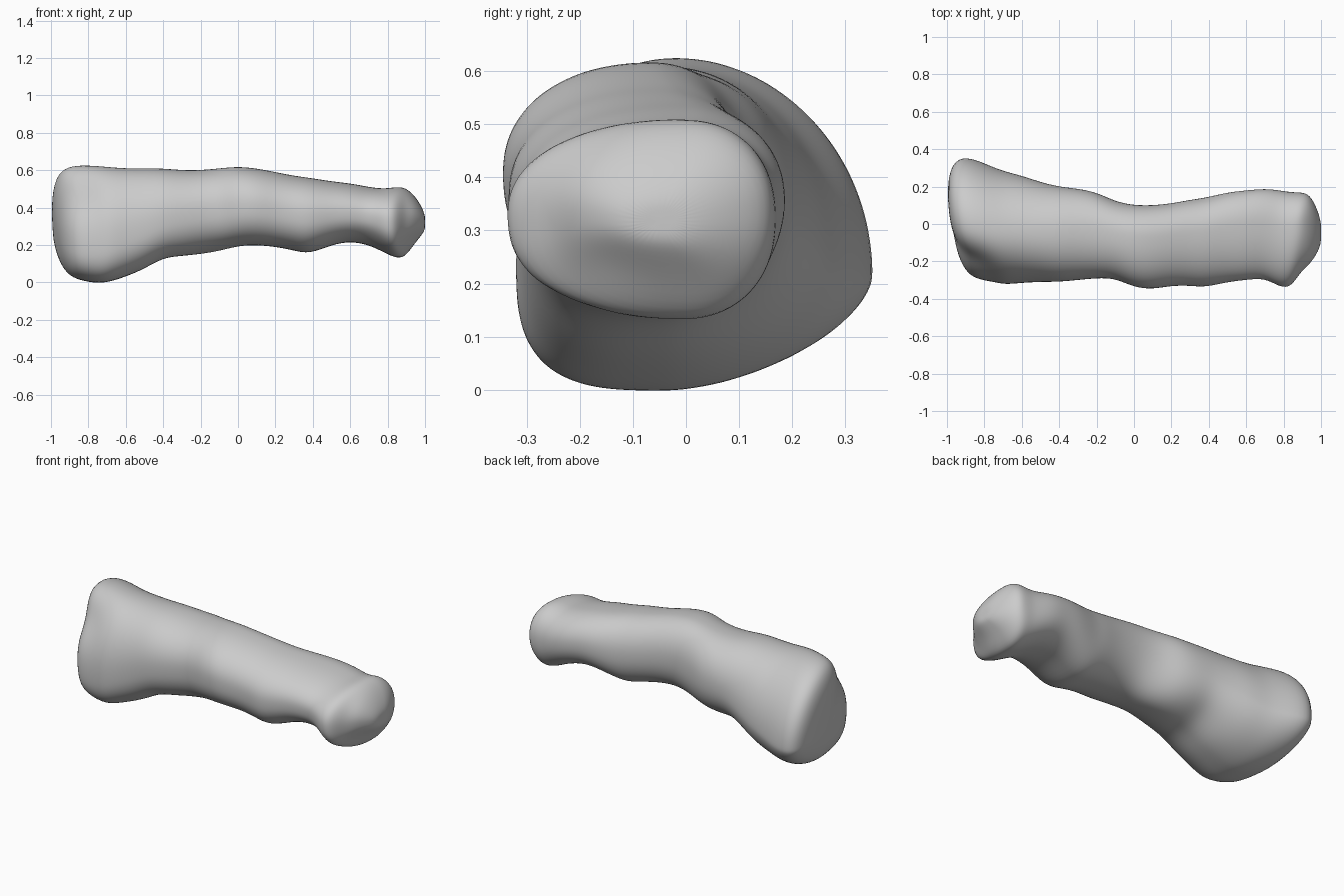
import bpy, bmesh, math
from mathutils import Vector

if "Cube" in bpy.data.objects:
    bpy.data.objects.remove(bpy.data.objects["Cube"], do_unlink=True)

SEGMENTS = 40

# Stations along the shaft: x, right edge y, left edge y, underside z, top z
STATIONS = [
    (-.87, -.3, .365, .01, .63), (-.78, -.31, .325, -.005, .63), (-.7, -.325, .285, 0, .62),
    (-.6, -.315, .26, .03, .61), (-.5, -.31, .225, .07, .61), (-.4, -.31, .2, .13, .61),
    (-.3, -.3, .19, .14, .6), (-.2, -.29, .17, .16, .6), (-.1, -.29, .12, .18, .61),
    (0, -.34, .1, .2, .62), (.1, -.35, .1, .2, .61), (.2, -.33, .11, .19, .59),
    (.3, -.33, .13, .17, .57), (.38, -.34, .14, .15, .56), (.5, -.31, .17, .2, .54),
    (.6, -.3, .18, .22, .53), (.7, -.29, .19, .2, .51), (.78, -.34, .18, .16, .5),
    (.84, -.34, .17, .13, .51), (.89, -.26, .17, .13, .51), (.94, -.22, .16, .2, .47),
    (.98, -.16, .08, .25, .41), (1, -.11, .01, .28, .36),
]

# Roundness by quadrant: left top, right top, right bottom, left bottom
BASE_POWERS = (2, 2.1, 3.2, 1.7)
SHAFT_POWERS = (2.2, 2.2, 2.5, 2.2)

# Soft bumps and hollows: centre, radius, push outward
BUMPS = [
    ((-.93, -.24, .52), .16, -.06),
    ((-.12, 0, .18), .13, .015),
    ((-.4, .1, .14), .12, -.015),
    ((.93, -.2, .2), .1, -.02),
    ((.7, -.25, .25), .08, -.012),
]


def clamp(v):
    return min(max(v, 0), 1)


def section(x, y0, y1, z0, z1):
    """Ring that changes from a three-cornered base to a rounded shaft."""
    drift = clamp((x + .8) / .8)
    fade = clamp((x + .85) / .6)
    cy = y0 + (y1 - y0) * (.42 + .2 * drift)
    cz = z0 + (z1 - z0) * (.33 + .18 * fade)
    ring = []
    for i in range(SEGMENTS):
        a = math.tau * i / SEGMENTS
        q = 4 * i // SEGMENTS
        power = BASE_POWERS[q] * (1 - fade) + SHAFT_POWERS[q] * fade
        c, s = (math.copysign(abs(v) ** (2 / power), v) for v in (math.cos(a), math.sin(a)))
        ring.append(Vector((x, cy + c * (y1 - cy if c > 0 else cy - y0),
                            cz + s * (z1 - cz if s > 0 else cz - z0))))
    return ring


def scaled(ring, x, factor):
    mid = sum(ring, Vector()) / len(ring)
    return [Vector((x, *(mid.lerp(p, factor)).yz)) for p in ring]


# Broad base: shrinking rings close the flat end
rings = [section(*s) for s in STATIONS]
base = rings[0]
caps = [scaled(base, x, f) for x, f in ((-.977, .25), (-.972, .6), (-.937, .9))]
rings = caps + rings

bm = bmesh.new()
loops = [[bm.verts.new(p) for p in ring] for ring in rings]
for a, b in zip(loops, loops[1:]):
    for i in range(SEGMENTS):
        j = (i + 1) % SEGMENTS
        bm.faces.new((a[i], a[j], b[j], b[i]))

# Close both ends with fans
for loop in (loops[0], loops[-1]):
    mid = sum((v.co for v in loop), Vector()) / SEGMENTS
    tip = bm.verts.new(mid)
    for i in range(SEGMENTS):
        bm.faces.new((loop[i], loop[(i + 1) % SEGMENTS], tip))
bmesh.ops.recalc_face_normals(bm, faces=bm.faces)
bm.normal_update()

# Sculpt the hollows, then tilt the broad end
for v in bm.verts:
    push = sum(depth * math.exp(-((v.co - Vector(c)).length / r) ** 2)
               for c, r, depth in BUMPS)
    v.co += v.normal * push
    tilt = clamp((-v.co.x - .65) / .25)
    v.co.x -= tilt * (.13 * v.co.y + .09 * (v.co.z - .33))

mesh = bpy.data.meshes.new("bone_shaft")
bm.to_mesh(mesh)
bm.free()
bone = bpy.data.objects.new("bone_shaft", mesh)
bpy.context.collection.objects.link(bone)

# Plain grey finish
grey = bpy.data.materials.new("plain_grey")
grey.use_nodes = True
colour = (.6, .6, .6, 1)
grey.diffuse_color = colour
grey.node_tree.nodes["Principled BSDF"].inputs["Base Color"].default_value = colour
mesh.materials.append(grey)

# Smooth organic surface
subdivision = bone.modifiers.new("smooth_surface", "SUBSURF")
subdivision.levels = subdivision.render_levels = 2
for polygon in mesh.polygons:
    polygon.use_smooth = True
